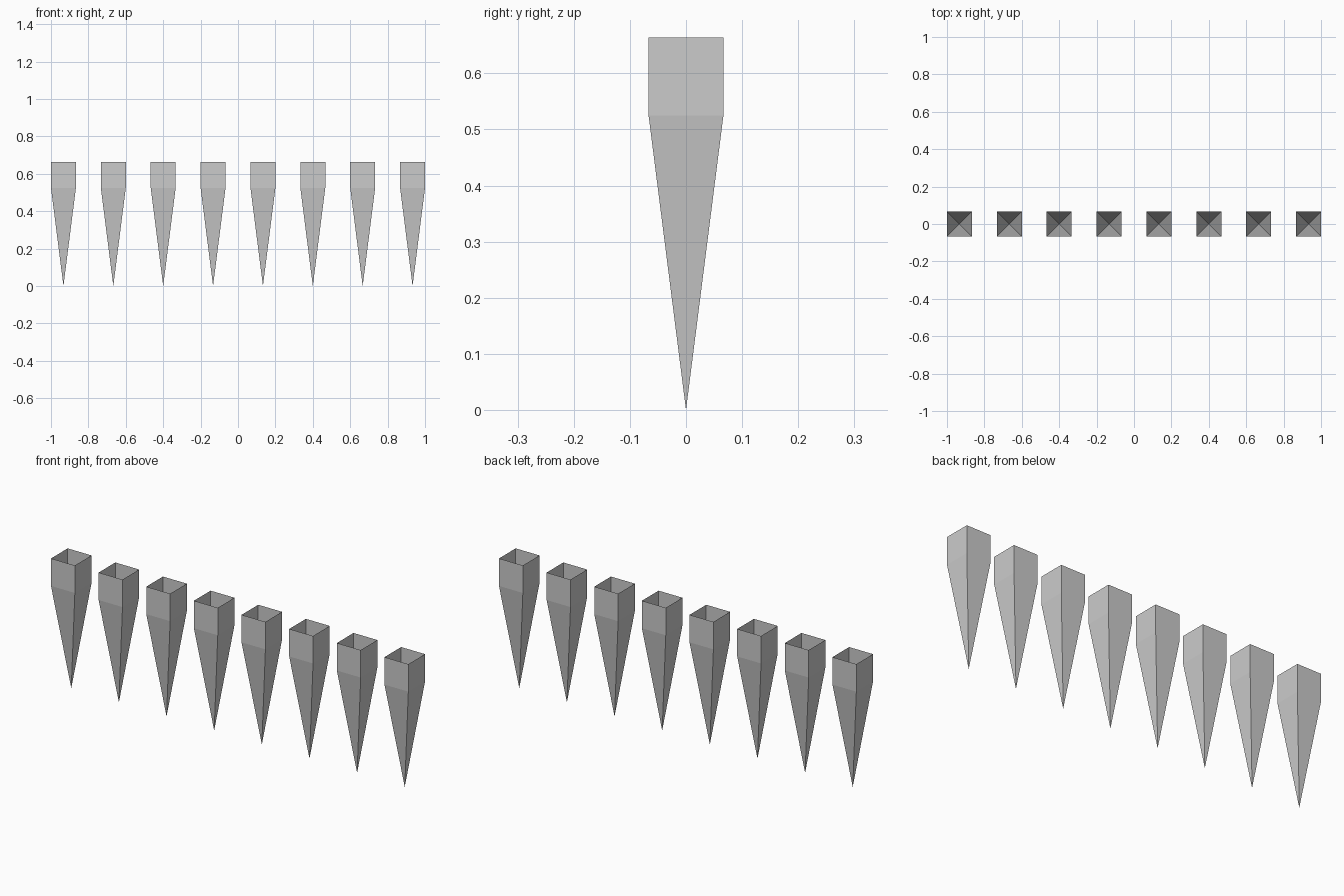
import bpy, bmesh

if "Cube" in bpy.data.objects:
    bpy.data.objects.remove(bpy.data.objects["Cube"])

COUNT, HALF = 8, 0.0667
SHOULDER, TOP = 0.525, 0.664
SPACING = (2 - 2 * HALF) / (COUNT - 1)


def spike_mesh():
    """Thin open-topped square sleeve tapering to a point at the bottom."""
    bm = bmesh.new()
    # square rim, open at the top
    rim = [bm.verts.new((x * HALF, y * HALF, TOP))
           for x, y in ((-1, -1), (1, -1), (1, 1), (-1, 1))]
    shoulder = [bm.verts.new((v.co.x, v.co.y, SHOULDER)) for v in rim]
    tip = bm.verts.new((0, 0, 0))
    # straight sleeve walls and tapering point
    for i in range(4):
        j = (i + 1) % 4
        bm.faces.new((shoulder[i], shoulder[j], rim[j], rim[i]))
        bm.faces.new((tip, shoulder[j], shoulder[i]))
    mesh = bpy.data.meshes.new("spike")
    bm.to_mesh(mesh)
    bm.free()
    return mesh


# row of identical spikes sharing one mesh
mesh = spike_mesh()
for n in range(COUNT):
    spike = bpy.data.objects.new(f"spike_{n + 1}", mesh)
    spike.location.x = -1 + HALF + n * SPACING
    bpy.context.collection.objects.link(spike)
